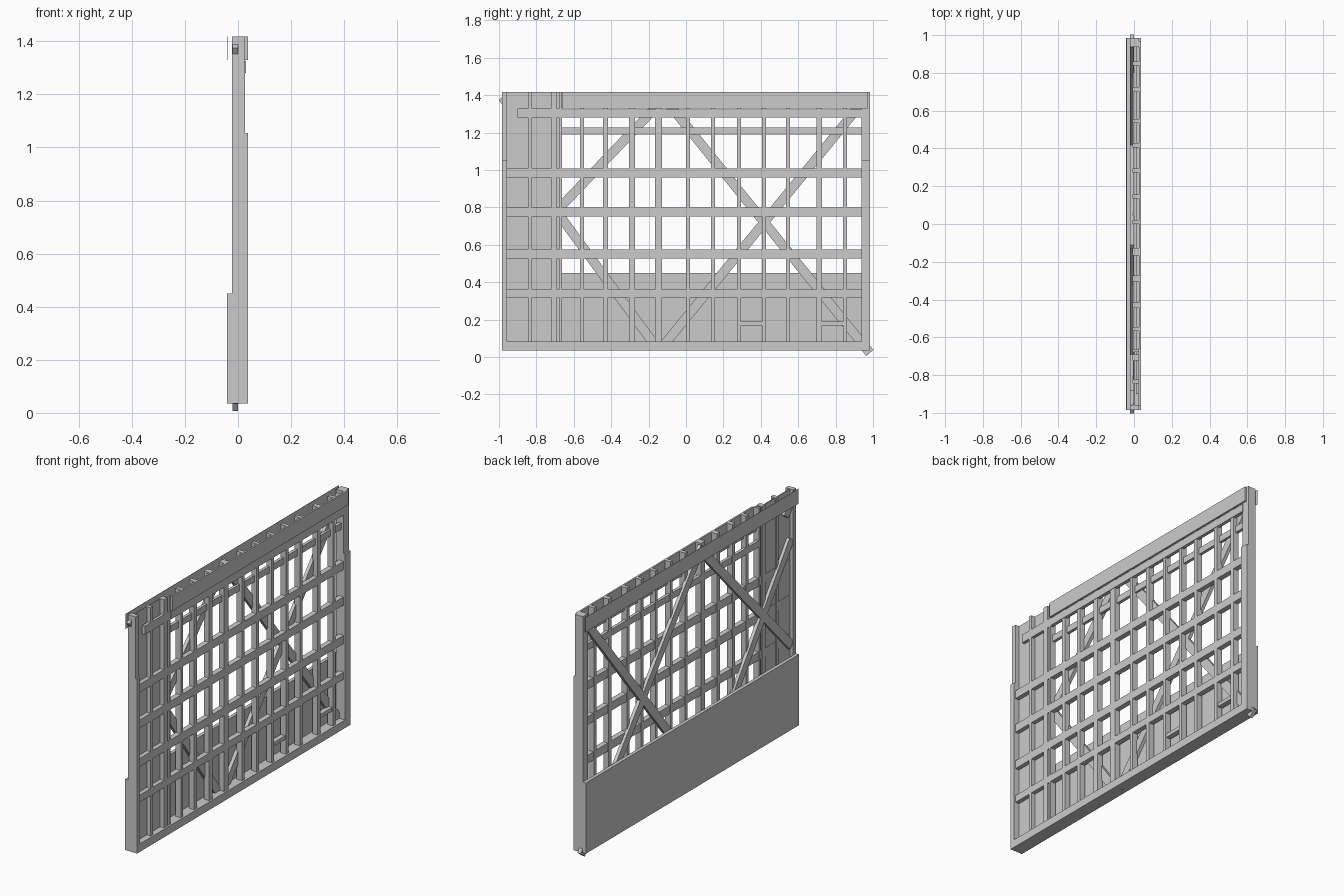
import bpy, math


def box(name, x0, x1, y0, y1, z0, z1):
    bpy.ops.mesh.primitive_cube_add(size=1, location=((x0 + x1) / 2, (y0 + y1) / 2, (z0 + z1) / 2))
    o = bpy.context.object
    o.name = name
    o.scale = (x1 - x0, y1 - y0, z1 - z0)
    bpy.ops.object.transform_apply(location=False, rotation=False, scale=True)
    return o


def brace(name, a, b, width=0.05, x0=-0.02, x1=0.0):
    # Diagonal board between two (y, z) points
    dy, dz = b[0] - a[0], b[1] - a[1]
    h = math.hypot(dy, dz) / 2
    o = box(name, x0, x1, -h, h, -width / 2, width / 2)
    o.location = ((x0 + x1) / 2, (a[0] + b[0]) / 2, (a[1] + b[1]) / 2)
    o.rotation_euler.x = math.atan2(dz, dy)
    return o


BACK, FRONT = -0.008, 0.027

# Outer posts, thicker in their lower part
for y0, y1 in ((-0.985, -0.957), (0.937, 0.985)):
    box("end_post", -0.022, FRONT, y0, y1, 0.036, 1.417)
    box("end_post_facing", FRONT, 0.037, y0, y1, 0.036, 1.055)

# Upright studs: centre and width
studs = [(-0.834, .022), (-0.706, .032), (-0.671, .014), (-0.556, .022), (-0.430, .027),
         (-0.289, .032), (-0.147, .038), (0.010, .022), (0.145, .022), (0.284, .022),
         (0.417, .022), (0.545, .022), (0.712, .028), (0.850, .022)]
for y, w in studs:
    box("stud", BACK, FRONT, y - w / 2, y + w / 2, 0.05, 1.417)

# Horizontal rails
for z0, z1 in ((0.318, 0.36), (0.527, 0.575), (0.752, 0.80), (0.96, 1.008)):
    box("rail", BACK + 0.004, FRONT, -0.96, 0.94, z0, z1)
box("sill", -0.022, 0.037, -0.985, 0.985, 0.036, 0.083)
box("upper_back_rail", BACK + 0.002, 0.012, -0.668, 0.94, 1.19, 1.228)

# Header boards
box("header_front", 0.027, 0.037, -0.66, 0.97, 1.33, 1.417)
box("header_lower", 0.01, 0.03, -0.66, 0.94, 1.28, 1.325)
box("header_lower_short", 0.01, FRONT, -0.9, -0.66, 1.28, 1.33)
box("header_back_sheet", -0.039, -0.037, -0.985, 0.985, 1.33, 1.417)

# Sheeting: low back panel and closed side bay
box("lower_back_panel", -0.042, -0.022, -0.985, 0.985, 0.036, 0.45)
box("side_bay_sheet", -0.002, 0.002, -0.96, -0.668, 0.05, 1.417)

# Diagonal braces
brace("brace_falling", (-0.13, 1.40), (0.983, 0.022))
brace("brace_rising", (-0.13, 0.05), (0.965, 1.39))
brace("side_brace_rising", (-0.95, 0.51), (-0.11, 1.39))
brace("side_brace_falling", (-0.95, 1.13), (-0.16, 0.055))
brace("corner_brace", (-0.982, 1.39), (-0.90, 1.28))

# Short blocks between studs near the floor
for y0, y1 in ((0.29, 0.41), (0.72, 0.845)):
    box("spacer_block", BACK, 0.022, y0, y1, 0.168, 0.19)
